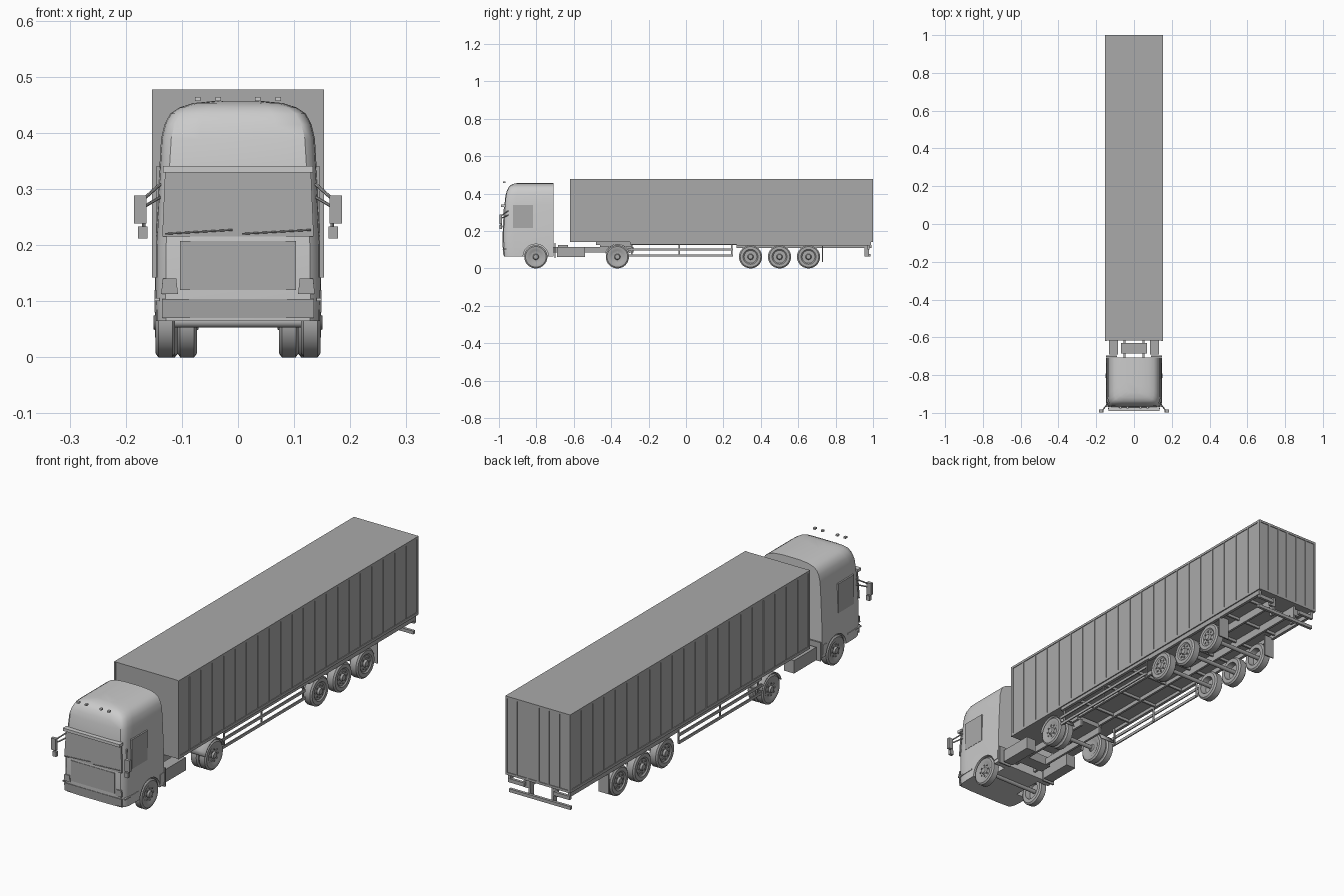
import bpy, bmesh, math
from mathutils import Vector, Matrix

cube = bpy.data.objects.get("Cube")
if cube:
    bpy.data.objects.remove(cube, do_unlink=True)


def material(name, v):
    m = bpy.data.materials.new(name)
    m.use_nodes = True
    m.diffuse_color = (v, v, v, 1)
    m.node_tree.nodes["Principled BSDF"].inputs["Base Color"].default_value = (v, v, v, 1)
    return m


LIGHT = material("light grey", 0.6)
MID = material("mid grey", 0.4)


def finish(name, bm, mat, smooth=None):
    bmesh.ops.recalc_face_normals(bm, faces=bm.faces)
    me = bpy.data.meshes.new(name)
    bm.to_mesh(me)
    bm.free()
    me.materials.append(mat)
    ob = bpy.data.objects.new(name, me)
    bpy.context.collection.objects.link(ob)
    if smooth:
        bpy.ops.object.select_all(action='DESELECT')
        ob.select_set(True)
        bpy.context.view_layer.objects.active = ob
        bpy.ops.object.shade_smooth_by_angle(angle=math.radians(smooth))
    return ob


def boxes(name, spans, mat=MID, mirror=False):
    """Boxes given as (x0, x1, y0, y1, z0, z1), optionally on both sides."""
    bm = bmesh.new()
    for s in spans:
        for side in ((1, -1) if mirror else (1,)):
            lo, hi = Vector(s[0::2]), Vector(s[1::2])
            mid, size = (lo + hi) / 2, hi - lo
            mid.x *= side
            bmesh.ops.create_cube(bm, size=1, matrix=Matrix.Translation(mid) @ Matrix.Diagonal((*size, 1)))
    return finish(name, bm, mat)


def rods(name, segments, r, mat=MID, sides=8):
    """Round bars between pairs of points."""
    bm = bmesh.new()
    for a, b in segments:
        a, b = Vector(a), Vector(b)
        d = b - a
        rot = d.to_track_quat('Z', 'Y').to_matrix().to_4x4()
        bmesh.ops.create_cone(bm, cap_ends=True, segments=sides, radius1=r, radius2=r, depth=d.length,
                              matrix=Matrix.Translation((a + b) / 2) @ rot)
    return finish(name, bm, mat, 40)


def both(seg):
    return [seg, [(-p[0], p[1], p[2]) for p in seg]]


# ---- cab: rings stacked by height (z, half width, front y)
RINGS = [(.065, .146, -.974), (.1, .147, -.978), (.2, .146, -.978), (.3, .142, -.974), (.34, .14, -.971),
         (.39, .137, -.965), (.415, .131, -.958), (.434, .121, -.949), (.445, .105, -.938),
         (.453, .08, -.92), (.457, .04, -.895)]
CAB_BACK = -.708
bm = bmesh.new()
prev = None
for z, w, f in RINGS:
    half = [(w, CAB_BACK), (w, f + .06), (w - .002, f + .03), (w - .008, f + .012), (w - .018, f + .003),
            (w * .5, f)]
    ring = [bm.verts.new((x, y, z)) for x, y in half] + [bm.verts.new((-x, y, z)) for x, y in half[::-1]]
    if prev:
        for i in range(len(ring)):
            j = (i + 1) % len(ring)
            bm.faces.new((prev[i], prev[j], ring[j], ring[i]))
    else:
        bm.faces.new(ring)
    prev = ring
bm.faces.new(prev)
cab = finish("cab", bm, LIGHT)

# wheel arches
arch = rods("arch_cutter", both([(.09, -.803, .062), (.2, -.803, .062)]), .068, LIGHT, 32)
arch.hide_render = True
arch.hide_viewport = True
cut = cab.modifiers.new("wheel arches", 'BOOLEAN')
cut.object = arch
cut.operation = 'DIFFERENCE'
cut.solver = 'EXACT'
bpy.ops.object.select_all(action='DESELECT')
cab.select_set(True)
bpy.context.view_layer.objects.active = cab
bpy.ops.object.modifier_apply(modifier=cut.name)
bpy.ops.object.shade_smooth_by_angle(angle=math.radians(35))


def front_plate(name, corners, lift=.002):
    """Thin plate lying on the cab front; corners are (x, z)."""
    bm = bmesh.new()
    layers = []
    for d in (-lift, .005):
        layer = []
        for x, z in corners:
            f = next(a[2] + (b[2] - a[2]) * (z - a[0]) / (b[0] - a[0])
                     for a, b in zip(RINGS, RINGS[1:]) if z <= b[0])
            layer.append(bm.verts.new((x, f + d, z)))
        layers.append(layer)
    n = len(corners)
    bm.faces.new(layers[0])
    bm.faces.new(layers[1])
    for i in range(n):
        j = (i + 1) % n
        bm.faces.new((layers[0][i], layers[0][j], layers[1][j], layers[1][i]))
    return finish(name, bm, MID)


front_plate("windscreen", [(-.135, .215), (.135, .215), (.13, .33), (-.13, .33)])
front_plate("grille", [(-.103, .12), (.103, .12), (.103, .207), (-.103, .207)])
front_plate("bumper", [(-.135, .07), (.135, .07), (.135, .104), (-.135, .104)])
for s, side in ((1, "left"), (-1, "right")):
    front_plate(side + "_headlight", [(s * .107, .113), (s * .137, .113), (s * .134, .14), (s * .11, .14)])
boxes("sun_visor", [(-.134, .134, -.99, -.966, .329, .341)], LIGHT)
boxes("side_window", [(.138, .1465, -.925, -.818, .215, .34)], MID, True)
boxes("side_step_trim", [(.14, .149, -.97, -.88, .1, .106), (.14, .149, -.735, -.71, .08, .12)], LIGHT, True)
boxes("roof_lights", [(x - .005, x + .005, -.978, -.966, .457, .464) for x in (.035, .072)], LIGHT, True)
rods("wipers", [[(-.13, -.983, .22), (-.01, -.983, .227)], [(.007, -.983, .22), (.13, -.983, .227)]], .0016)

# mirrors
boxes("mirrors", [(.163, .185, -.997, -.983, .238, .288), (.161, .178, -.997, -.983, .212, .233)], MID, True)
rods("mirror_arms", both([(.139, -.95, .308), (.168, -.988, .282)]) + both([(.139, -.95, .285), (.168, -.988, .268)])
     + both([(.168, -.988, .215), (.168, -.988, .285)]), .003)

# ---- wheels, turned from a profile of (inset, radius)
PROFILE = [(-.003, 0), (-.003, .012), (.004, .016), (.004, .034), (0, .04), (0, .055), (.005, .062), (.03, .062),
           (.035, .055), (.035, .038), (.014, .034), (.014, 0)]


def wheel(name, x, y, side, flip=False, width=1.0):
    bm = bmesh.new()
    r0 = max(p[1] for p in PROFILE)
    vs = [bm.verts.new((x - (.035 - i if flip else i) * width, y, r0 + r)) for i, r in PROFILE]
    es = [bm.edges.new(p) for p in zip(vs, vs[1:])]
    bmesh.ops.spin(bm, geom=vs + es, cent=(x, y, r0), axis=(1, 0, 0), angle=math.tau, steps=32)
    bmesh.ops.remove_doubles(bm, verts=bm.verts, dist=.0003)
    # wheel nuts
    if not flip:
        for k in range(8):
            a = math.tau * k / 8
            c = (x - .003 * width, y + .025 * math.cos(a), r0 + .025 * math.sin(a))
            bmesh.ops.create_cube(bm, size=.005, matrix=Matrix.Translation(c))
    for v in bm.verts:
        v.co.x *= side
    finish(name, bm, MID, 35)


DRIVE = -.367
TRAILER_AXLES = (.345, .5, .655)
for s, side in ((1, "left"), (-1, "right")):
    wheel(side + "_front_wheel", .147, -.803, s)
    wheel(side + "_drive_outer_wheel", .147, DRIVE, s)
    wheel(side + "_drive_inner_wheel", .108, DRIVE, s, True)
    for n, y in enumerate(TRAILER_AXLES):
        wheel(f"{side}_trailer_wheel_{n + 1}", .147, y, s, False, 1.15)
rods("axles", [[(-.13, y, .062), (.13, y, .062)] for y in (-.803, DRIVE) + TRAILER_AXLES], .009, MID, 12)

# ---- tractor chassis
boxes("tractor_rails", [(.045, .055, -.95, -.28, .085, .115)], MID, True)
boxes("fuel_tanks", [(.085, .132, -.69, -.54, .06, .115)], MID, True)
boxes("centre_tank", [(-.07, .07, -.685, -.63, .085, .125)])
boxes("rear_panels", [(.09, .147, -.703, -.697, .055, .135)], MID, True)
boxes("coupling_plate", [(-.065, .065, -.46, -.29, .115, .135)])

# drive wheel mudguards, following the tyre
bm = bmesh.new()
for s in (1, -1):
    rows = [[bm.verts.new((s * x, DRIVE + .069 * math.cos(a), .062 + .069 * math.sin(a))) for x in (.072, .148)]
            for a in (math.radians(15 + 15 * k) for k in range(11))]
    for p, q in zip(rows, rows[1:]):
        bm.faces.new((p[0], p[1], q[1], q[0]))
guard = finish("drive_mudguards", bm, MID, 40)
guard.modifiers.new("thickness", 'SOLIDIFY').thickness = .002

# ---- trailer body with posts and rails
W, Y0, Y1, Z0, Z1 = .15, -.617, .997, .142, .477
boxes("trailer_box", [(-W, W, Y0, Y1, Z0, Z1)])
boxes("trailer_edge_rails", [(W - .004, .153, Y0 - .002, 1, Z1 - .01, Z1), (W - .004, .153, Y0 - .002, 1, Z0, Z0 + .012),
                             (W - .006, .153, Y0 - .002, Y0 + .01, Z0, Z1), (W - .006, .153, .988, 1, Z0, Z1)],
      MID, True)
boxes("side_posts", [(W - .002, .1525, y - .003, y + .003, Z0, Z1)
                     for y in (Y0 + (Y1 - Y0) * k / 21 for k in range(1, 21))], MID, True)
boxes("rear_door_posts", [(x - .003, x + .003, Y1 - .002, 1, Z0, Z1) for x in (.003, .05, .1)], MID, True)
boxes("rear_door_frame", [(-W, W, Y1 - .002, 1, z, z + .01) for z in (Z0, Z1 - .01)])

# ---- trailer chassis
boxes("trailer_rails", [(.05, .06, -.48, .27, .125, Z0), (.05, .06, .27, .98, .108, Z0)], MID, True)
boxes("trailer_side_beams", [(.135, .148, -.3, .27, .128, Z0), (.135, .148, .27, .99, .122, Z0)], MID, True)
boxes("cross_members", [(-.145, .145, y, y + .008, .13, Z0) for y in (-.2, -.03, .14, .3, .45, .6, .75, .9)])
boxes("side_guards", [(.138, .143, -.31, .25, z, z + .012) for z in (.063, .095)]
      + [(.134, .138, y - .004, y + .004, .063, Z0) for y in (-.29, -.035, .245)], MID, True)
boxes("mud_flaps", [(.1, .148, .728, .733, .035, .13)], MID, True)
boxes("rear_underrun", [(-.145, .145, .975, .987, .064, .078)])
boxes("underrun_brackets", [(.05, .06, .955, .978, .064, Z0)], MID, True)
boxes("rear_lights", [(.07, .145, .98, .992, .108, .124), (.05, .08, .97, .98, .1, .13)], MID, True)
